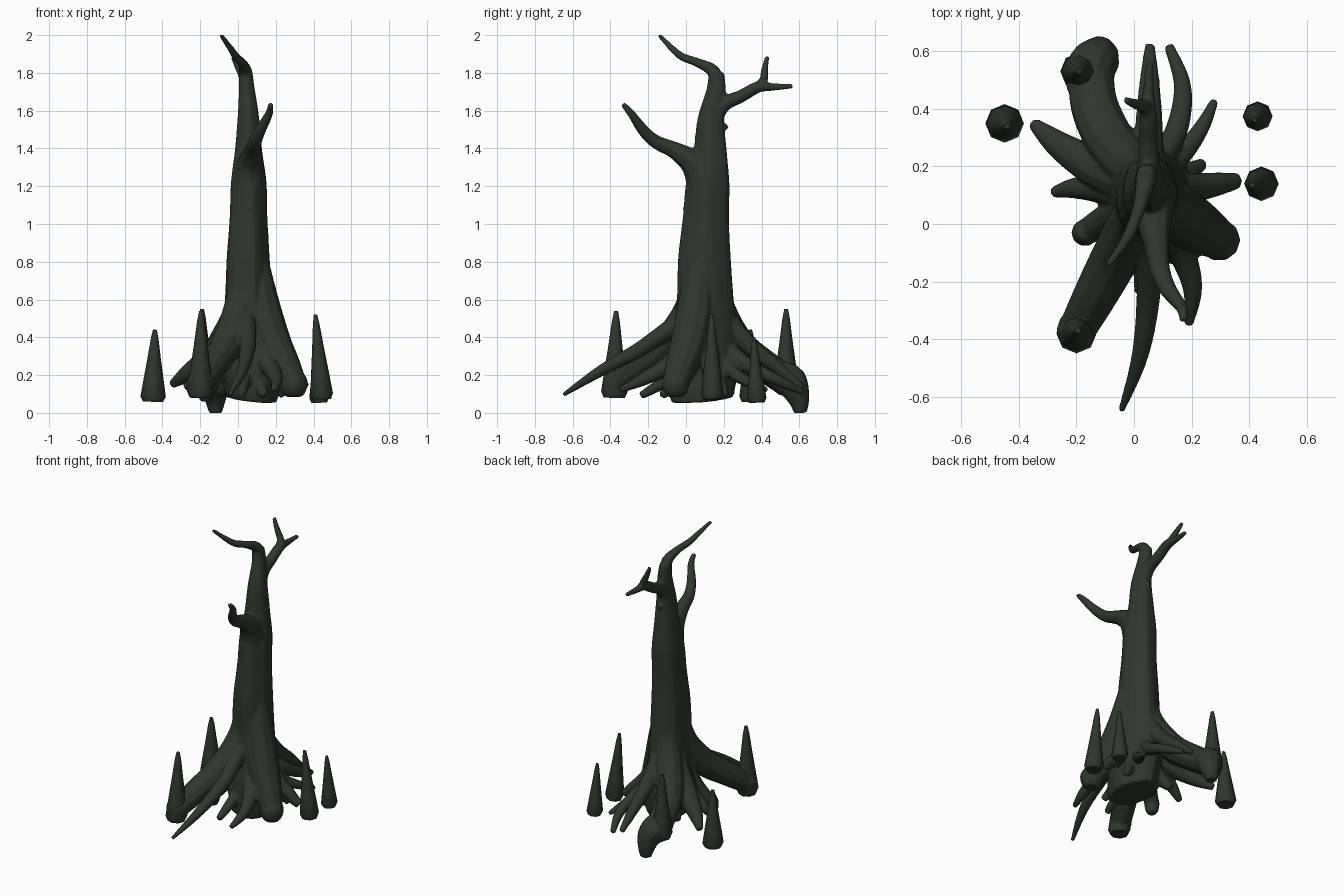
import bpy, bmesh, math
from mathutils import Vector

bark = bpy.data.materials.new("dark bark")
bark.diffuse_color = (0.029, 0.037, 0.028, 1)


def spline(vals, steps):
    """Catmull-Rom through a list of 4D vectors (x, y, z, radius)."""
    p = [vals[0]] + vals + [vals[-1]]
    out = []
    for i in range(1, len(p) - 2):
        a, b, c, d = p[i - 1:i + 3]
        for s in range(steps):
            t = s / steps
            out.append(0.5 * (2 * b + (c - a) * t + (2 * a - 5 * b + 4 * c - d) * t * t
                              + (3 * b - a - 3 * c + d) * t ** 3))
    return out + [vals[-1]]


def tube(name, pts, sides=8, steps=3, squash=1.0, flutes=0.0):
    """Tapering tube; squash stretches the section along y, flutes adds ridges."""
    pts = spline([Vector(p) for p in pts], steps)
    bm = bmesh.new()
    rings, side = [], Vector((1, 0, 0))
    for i, p in enumerate(pts):
        tan = (pts[min(i + 1, len(pts) - 1)].xyz - pts[max(i - 1, 0)].xyz).normalized()
        side = side - tan * side.dot(tan)
        side.normalize()
        up = tan.cross(side)
        ring = []
        for k in range(sides):
            a = math.tau * k / sides
            r = max(p.w, 0.004) * (1 + flutes * math.sin(5 * a + 2 * p.z))
            ring.append(bm.verts.new(p.xyz + side * math.cos(a) * r
                                     + up * math.sin(a) * r * squash))
        rings.append(ring)
    for a, b in zip(rings, rings[1:]):
        for k in range(sides):
            bm.faces.new((a[k], a[(k + 1) % sides], b[(k + 1) % sides], b[k]))
    bm.faces.new(rings[0][::-1])
    bm.faces.new(rings[-1])
    bmesh.ops.recalc_face_normals(bm, faces=bm.faces)
    me = bpy.data.meshes.new(name)
    bm.to_mesh(me)
    bm.free()
    me.materials.append(bark)
    ob = bpy.data.objects.new(name, me)
    bpy.context.collection.objects.link(ob)
    return ob


def select(obs):
    bpy.ops.object.select_all(action='DESELECT')
    for o in obs:
        o.select_set(True)
    bpy.context.view_layer.objects.active = obs[0]


def smooth(ob, angle):
    select([ob])
    bpy.ops.object.shade_smooth_by_angle(angle=math.radians(angle))


CX, CY = 0.05, 0.10     # trunk axis near the ground


def root(ex, ey, ez, top, r0, r1, bend=0.0):
    """Buttress root running down the trunk from height top, then out to its end."""
    v = Vector((ex - CX, ey - CY, 0))
    L = v.length
    d = v / L
    n = Vector((-d.y, d.x, 0))
    mid = (r0 + r1) / 2
    pts = []
    for f, out, z, r in ((0, 0.04, top, r0 * 0.6), (0, 0.085, top * 0.66, r0 * 0.95),
                         (0.3, 0, top * 0.43, 0.85 * r0 + 0.15 * r1),
                         (0.68, 0, top * 0.22 + ez * 0.4, mid), (1, 0, ez, r1)):
        dist = out if out else 0.1 + f * (L - 0.1)
        q = Vector((CX, CY, z)) + d * dist + n * bend * math.sin(math.pi * f)
        pts.append((*q, r))
    obs = [tube("root", pts, sides=10, steps=5)]
    if r1 > 0.04:       # thick roots end in a blunt foot
        foot = [(ex, ey, ez + h, r1 * s) for h, s in ((0.07, 0.6), (0.02, 1.05), (-0.04, 0.95), (-0.07, 0.6))]
        obs.append(tube("foot", foot, sides=10))
    return obs


# trunk, leaning a little backward and thinning to the crown
trunk = tube("tree", [
    (0.075, 0.075, 0.068, 0.125), (0.075, 0.075, 0.10, 0.14), (0.06, 0.085, 0.24, 0.15),
    (0.05, 0.10, 0.42, 0.135), (0.05, 0.10, 0.62, 0.122), (0.05, 0.098, 0.82, 0.114),
    (0.053, 0.107, 1.03, 0.1), (0.055, 0.118, 1.22, 0.094), (0.055, 0.13, 1.38, 0.073),
    (0.055, 0.133, 1.55, 0.058), (0.048, 0.16, 1.70, 0.043), (0.04, 0.162, 1.80, 0.034)],
    sides=20, steps=4, squash=1.22, flutes=0.04)

# roots: end x, y, z, height they leave the trunk, thick and tip radius, sideways bend
parts = []
for a in (
        (-0.15, 0.54, 0.165, 0.85, 0.088, 0.082, 0.05),
        (-0.20, -0.37, 0.155, 0.85, 0.09, 0.066, 0.0),
        (0.295, -0.055, 0.155, 0.87, 0.105, 0.07, 0.0),
        (-0.35, 0.35, 0.15, 0.70, 0.078, 0.022, 0.02),
        (-0.28, 0.11, 0.13, 0.65, 0.055, 0.02, -0.02),
        (-0.17, -0.03, 0.13, 0.62, 0.06, 0.045, 0.0),
        (-0.045, -0.65, 0.095, 0.85, 0.05, 0.012, 0.05),
        (0.19, -0.35, 0.12, 0.60, 0.055, 0.016, 0.06),
        (0.36, 0.15, 0.13, 0.62, 0.055, 0.028, 0.0),
        (0.28, 0.43, 0.12, 0.50, 0.04, 0.015, -0.02),
        (0.12, 0.62, 0.11, 0.60, 0.045, 0.018, -0.08),
        (0.055, 0.62, 0.13, 0.85, 0.055, 0.018, 0.0),
        (0.02, -0.24, 0.09, 0.45, 0.04, 0.02, 0.0),
        (0.14, -0.13, 0.09, 0.42, 0.04, 0.022, 0.0),
        (0.24, 0.21, 0.09, 0.45, 0.04, 0.02, 0.0),
        (-0.10, 0.24, 0.10, 0.42, 0.05, 0.025, 0.0)):
    parts += root(*a)

# big hooked toe on the back root
parts.append(tube("toe", [(-0.16, 0.46, 0.20, 0.075), (-0.15, 0.54, 0.18, 0.088),
                          (-0.125, 0.575, 0.13, 0.078), (-0.12, 0.60, 0.06, 0.055),
                          (-0.12, 0.605, 0.0, 0.035)], sides=10))

# stubby bark knots
parts += [tube("knot", [(0.055, 0.1, z - 0.06, 0.03), (0.055, y, z, 0.014)], steps=1)
          for y, z in ((-0.012, 1.09), (0.222, 1.52))]

# bare branches: top, front, back and the fork of the back one
for pts in (
        [(0.043, 0.16, 1.74, 0.042), (0.04, 0.145, 1.81, 0.036), (0.02, 0.06, 1.855, 0.025),
         (-0.01, -0.02, 1.885, 0.022), (-0.04, -0.075, 1.93, 0.018), (-0.09, -0.142, 2.0, 0.012)],
        [(0.055, 0.11, 1.06, 0.085), (0.058, 0.085, 1.22, 0.085), (0.066, 0.04, 1.32, 0.072),
         (0.076, -0.06, 1.39, 0.047), (0.09, -0.16, 1.435, 0.037), (0.12, -0.23, 1.50, 0.031),
         (0.165, -0.29, 1.585, 0.022), (0.172, -0.335, 1.635, 0.015)],
        [(0.053, 0.14, 1.56, 0.055), (0.052, 0.20, 1.635, 0.042), (0.05, 0.29, 1.675, 0.035),
         (0.05, 0.38, 1.725, 0.032), (0.05, 0.45, 1.725, 0.022), (0.055, 0.565, 1.73, 0.014)],
        [(0.05, 0.37, 1.715, 0.028), (0.035, 0.41, 1.76, 0.024),
         (0.01, 0.415, 1.81, 0.02), (-0.028, 0.43, 1.885, 0.013)]):
    parts.append(tube("branch", pts, sides=8))

# fuse everything into one flowing skin
select([trunk] + parts)
bpy.ops.object.join()
m = trunk.modifiers.new("fuse", 'REMESH')
m.mode, m.voxel_size = 'VOXEL', 0.008
m = trunk.modifiers.new("soften", 'SMOOTH')
m.factor, m.iterations = 0.5, 5
for mod in ("fuse", "soften"):
    bpy.ops.object.modifier_apply(modifier=mod)
smooth(trunk, 50)

# upright root spikes: base x, y, z, tip x, y, z, base radius
for i, (x, y, z, tx, ty, tz, r) in enumerate((
        (-0.19, 0.53, 0.12, -0.19, 0.53, 0.55, 0.066), (-0.20, -0.38, 0.08, -0.195, -0.37, 0.54, 0.07),
        (-0.45, 0.35, 0.06, -0.44, 0.34, 0.44, 0.067), (0.43, 0.375, 0.055, 0.42, 0.36, 0.40, 0.052),
        (0.445, 0.14, 0.07, 0.41, 0.135, 0.52, 0.06))):
    a, b = Vector((x, y, z)), Vector((tx, ty, tz))
    pts = [(*a.lerp(b, f), r * s) for f, s in
           ((0, 0.8), (0.07, 1), (0.3, 0.8), (0.6, 0.53), (0.88, 0.3), (1, 0.15))]
    smooth(tube("root_spike_%d" % (i + 1), pts, sides=8, steps=1), 50)
